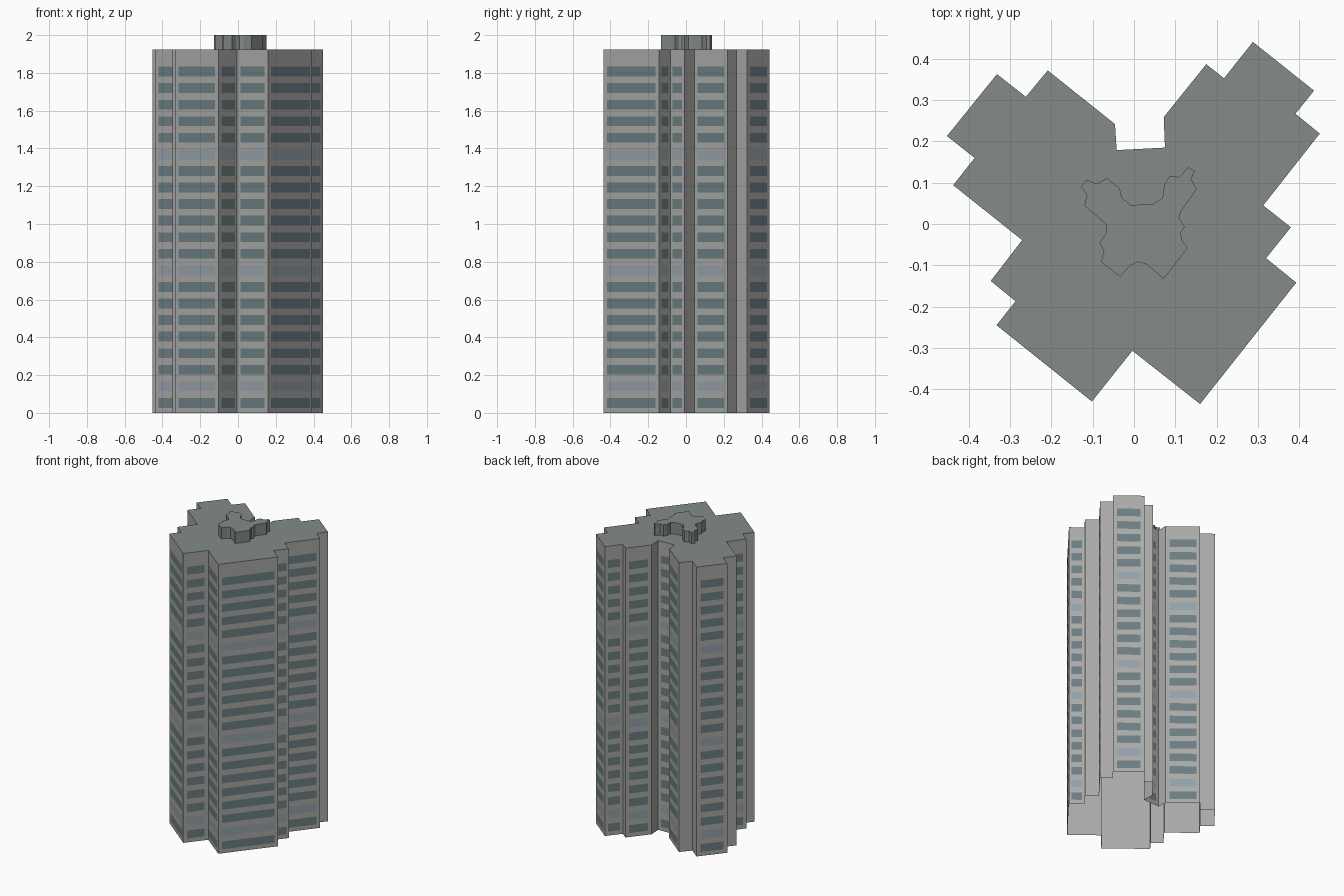
import bpy
from mathutils import Vector

HEIGHT = 1.925
TOP = 2.0

# Footprint of the tower, seen from above
footprint = [
    (-0.332, 0.363), (-0.262, 0.308), (-0.209, 0.372), (-0.046, 0.242),
    (-0.042, 0.179), (0.075, 0.185), (0.072, 0.259), (0.175, 0.387),
    (0.218, 0.353), (0.288, 0.441), (0.436, 0.323), (0.391, 0.267),
    (0.450, 0.219), (0.313, 0.045), (0.380, -0.008), (0.320, -0.083),
    (0.393, -0.142), (0.160, -0.436), (-0.004, -0.307), (-0.102, -0.430),
    (-0.333, -0.245), (-0.287, -0.187), (-0.347, -0.138), (-0.271, -0.039),
    (-0.438, 0.094), (-0.386, 0.160), (-0.453, 0.213)][::-1]

# Scalloped outline of the rooftop block
crown = [
    (-0.128, 0.090), (-0.115, 0.107), (-0.090, 0.097), (-0.066, 0.111),
    (-0.035, 0.087), (-0.030, 0.065), (-0.008, 0.046), (0.045, 0.048),
    (0.069, 0.063), (0.074, 0.097), (0.086, 0.116), (0.110, 0.114),
    (0.132, 0.138), (0.147, 0.128), (0.138, 0.109), (0.152, 0.085),
    (0.113, 0.029), (0.109, 0.014), (0.123, -0.007), (0.114, -0.020),
    (0.115, -0.038), (0.130, -0.058), (0.072, -0.133), (0.030, -0.097),
    (0.008, -0.092), (-0.011, -0.102), (-0.033, -0.128), (-0.080, -0.092),
    (-0.073, -0.065), (-0.084, -0.046), (-0.068, -0.022), (-0.068, 0.000),
    (-0.120, 0.044), (-0.114, 0.070)][::-1]


def material(name, rgb):
    m = bpy.data.materials.new(name)
    m.diffuse_color = (*rgb, 1)
    return m


wall_mat = material("wall_grey", (0.40, 0.40, 0.39))
roof_mat = material("roof_grey", (0.23, 0.26, 0.245))
glass_mat = material("glass_dark", (0.15, 0.21, 0.23))
pale_mat = material("glass_pale", (0.30, 0.36, 0.40))


def add_mesh(name, verts, faces, mats, indices):
    me = bpy.data.meshes.new(name)
    me.from_pydata(verts, [], faces)
    for m in mats:
        me.materials.append(m)
    for p, i in zip(me.polygons, indices):
        p.material_index = i
    me.update()
    ob = bpy.data.objects.new(name, me)
    bpy.context.collection.objects.link(ob)
    return ob


def prism(name, outline, z0, z1, side, cap):
    # Extruded outline with a cap and an open underside
    n = len(outline)
    verts = [(x, y, z) for z in (z0, z1) for x, y in outline]
    faces = [(i, (i + 1) % n, n + (i + 1) % n, n + i) for i in range(n)]
    faces.append(tuple(range(n, 2 * n)))
    return add_mesh(name, verts, faces, [side, cap], [0] * n + [1])


prism("tower_walls", footprint, 0, HEIGHT, wall_mat, roof_mat)
prism("rooftop_block", crown, HEIGHT, TOP, roof_mat, roof_mat)

# Window bands: 21 floors on every wall wide enough, each seventh floor pale
verts, faces, indices = [], [], []
for k, p in enumerate(footprint):
    a, b = Vector(p), Vector(footprint[(k + 1) % len(footprint)])
    length = (b - a).length
    if length < 0.09:
        continue
    d = (b - a) / length
    out = Vector((d.y, -d.x)) * 0.0015
    margin = min(0.023, 0.17 * length)
    s, e = a + d * margin + out, b - d * margin + out
    for floor in range(21):
        z = 0.053 + floor * 0.0877
        lo, hi = z - 0.026, z + 0.026
        i = len(verts)
        verts += [(s.x, s.y, lo), (e.x, e.y, lo), (e.x, e.y, hi), (s.x, s.y, hi)]
        faces.append((i, i + 1, i + 2, i + 3))
        indices.append(1 if floor % 7 == 1 else 0)
add_mesh("window_bands", verts, faces, [glass_mat, pale_mat], indices)
